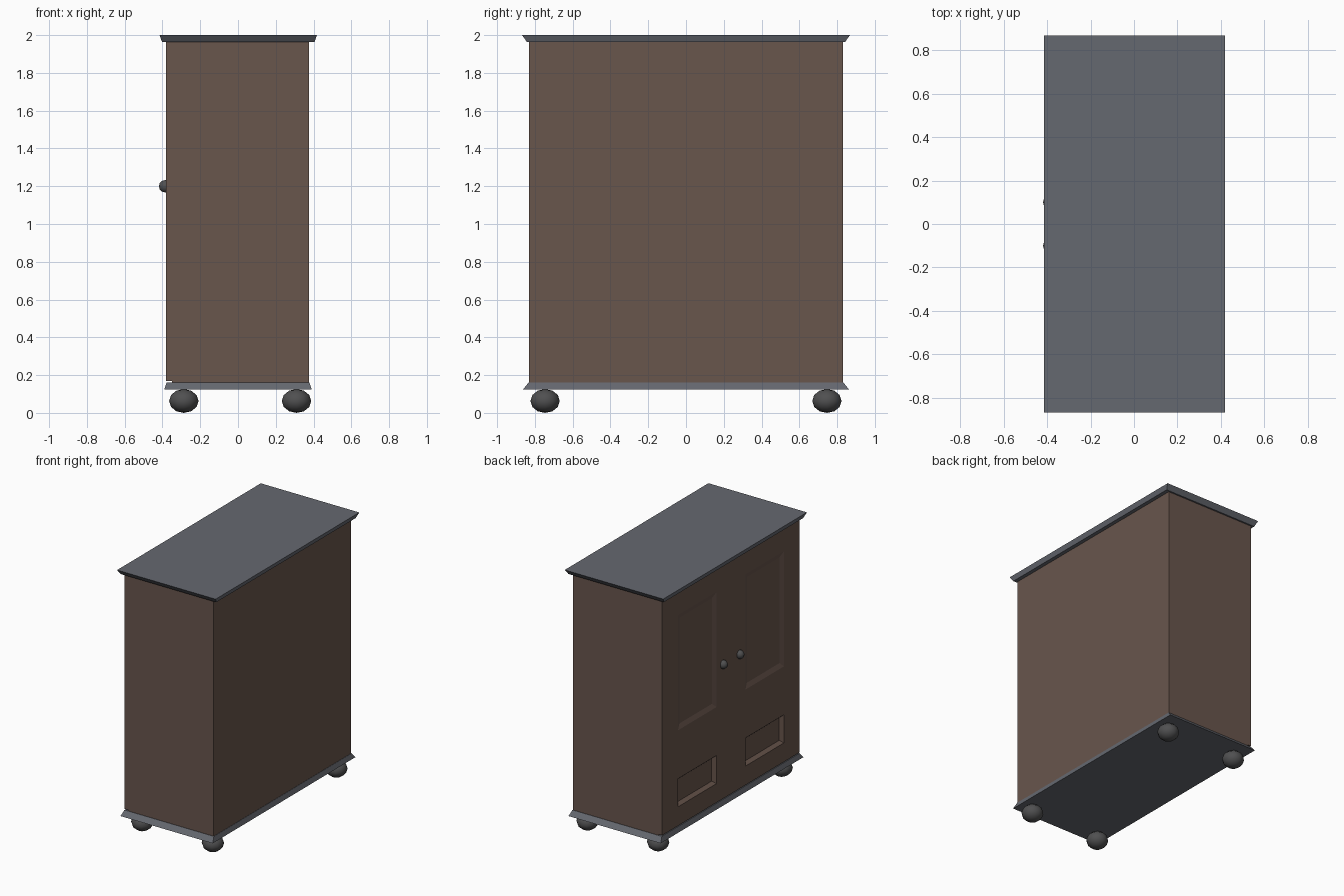
import bpy, bmesh
from mathutils import Vector

if "Cube" in bpy.data.objects:
    bpy.data.objects.remove(bpy.data.objects["Cube"])


def material(name, rgb):
    m = bpy.data.materials.new(name)
    m.diffuse_color = (*rgb, 1)
    m.use_nodes = True
    m.node_tree.nodes["Principled BSDF"].inputs["Base Color"].default_value = m.diffuse_color
    return m


WOOD = material("brown_wood", (0.14, 0.092, 0.073))
SLATE = material("slate_trim", (0.13, 0.138, 0.16))
IRON = material("dark_metal", (0.08, 0.08, 0.082))


def finish(name, bm, mat):
    bmesh.ops.recalc_face_normals(bm, faces=bm.faces)
    me = bpy.data.meshes.new(name)
    bm.to_mesh(me)
    bm.free()
    me.materials.append(mat)
    ob = bpy.data.objects.new(name, me)
    bpy.context.collection.objects.link(ob)
    return ob


def slab(name, mat, lo, hi):
    """Closed block between two rectangles given as (x0, x1, y0, y1, z)."""
    bm = bmesh.new()
    rings = [[bm.verts.new((x, y, r[4])) for x, y in
              ((r[0], r[2]), (r[1], r[2]), (r[1], r[3]), (r[0], r[3]))]
             for r in (lo, hi)]
    a, b = rings
    bm.faces.new(a[::-1])
    bm.faces.new(b)
    for i in range(4):
        j = (i + 1) % 4
        bm.faces.new((a[i], a[j], b[j], b[i]))
    return finish(name, bm, mat)


def door(name, s):
    """Door on the -x side with two recessed panels; s picks the y side."""
    ys = (0.002, 0.175, 0.64, 0.83)
    zs = (0.17, 0.315, 0.53, 0.90, 1.78, 1.963)
    bm = bmesh.new()
    v = [[bm.verts.new((-0.38, s * y, z)) for z in zs] for y in ys]
    cells = {}
    for i in range(3):
        for k in range(5):
            q = [v[i][k], v[i][k + 1], v[i + 1][k + 1], v[i + 1][k]]
            cells[i, k] = bm.faces.new(q)
    bm.normal_update()
    for f in bm.faces:
        if f.normal.x > 0:
            f.normal_flip()
    # door edges and back
    rim = [e for e in bm.edges if e.is_boundary]
    out = bmesh.ops.extrude_edge_only(bm, edges=rim)["geom"]
    for g in out:
        if isinstance(g, bmesh.types.BMVert):
            g.co.x = -0.35
    back = [g for g in out if isinstance(g, bmesh.types.BMEdge) and g.is_boundary]
    bmesh.ops.contextual_create(bm, geom=back)
    # sloped recesses: shallow wide upper panel, steeper lower panel
    for key, w, d in (((1, 3), 0.05, 0.013), ((1, 1), 0.03, 0.025)):
        bmesh.ops.inset_individual(bm, faces=[cells[key]], thickness=w)
        for p in cells[key].verts:
            p.co.x += d
    return finish(name, bm, WOOD)


def ball(name, centre, radii, segs=12, rings=6):
    bm = bmesh.new()
    bmesh.ops.create_uvsphere(bm, u_segments=segs, v_segments=rings, radius=1)
    bmesh.ops.scale(bm, vec=Vector(radii), verts=bm.verts)
    bmesh.ops.translate(bm, vec=Vector(centre), verts=bm.verts)
    for f in bm.faces:
        f.smooth = True
    return finish(name, bm, IRON)


# carcase, plinth and cornice
slab("cabinet_body", WOOD, (-0.35, 0.376, -0.83, 0.83, 0.16), (-0.35, 0.376, -0.83, 0.83, 1.965))
slab("plinth", SLATE, (-0.39, 0.39, -0.863, 0.863, 0.124), (-0.378, 0.378, -0.832, 0.832, 0.162))
slab("cornice", SLATE, (-0.402, 0.405, -0.842, 0.842, 1.963), (-0.415, 0.418, -0.868, 0.868, 2.0))

# doors, knobs and feet
for side, s in (("left", 1), ("right", -1)):
    door(side + "_door", s)
    ball(side + "_knob", (-0.385, s * 0.1, 1.2), (0.034, 0.03, 0.033))
    for end, x in (("front", -0.287), ("back", 0.31)):
        ball(f"{side}_{end}_foot", (x, s * 0.746, 0.063), (0.078, 0.078, 0.063))
